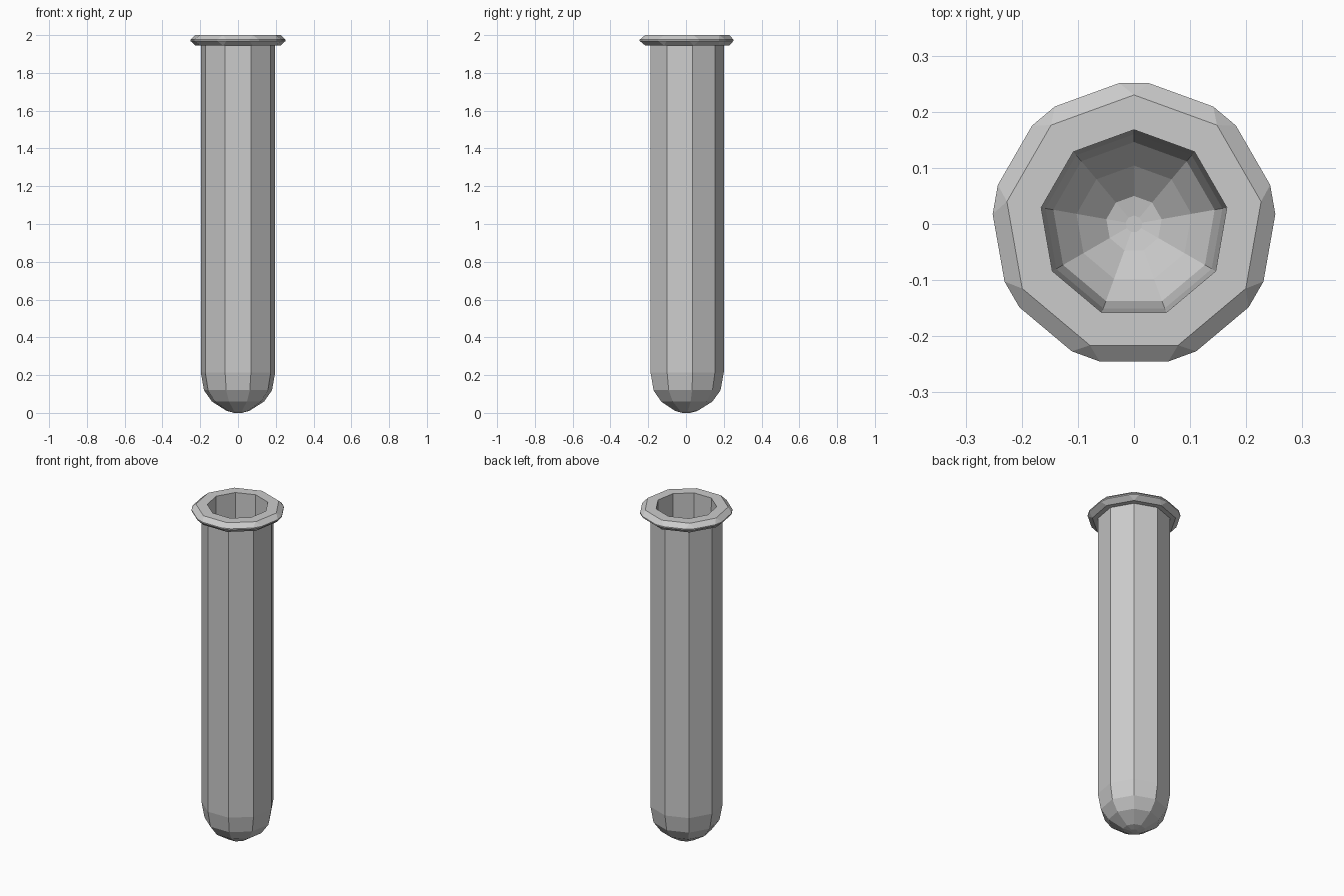
import bpy, bmesh
from math import cos, sin, radians

if "Cube" in bpy.data.objects:
    bpy.data.objects.remove(bpy.data.objects["Cube"])

SIDES = 9
STEP = 360 / SIDES
bm = bmesh.new()


def ring(r, z):
    """Nine-sided ring with a corner pointing to +y."""
    return [bm.verts.new((r * cos(radians(90 + STEP * i)),
                          r * sin(radians(90 + STEP * i)), z)) for i in range(SIDES)]


def split_ring(r, z, half=6):
    """Ring whose corners are each cut into two vertices."""
    return [bm.verts.new((r * cos(radians(90 + STEP * i + d)),
                          r * sin(radians(90 + STEP * i + d)), z))
            for i in range(SIDES) for d in (-half, half)]


def bridge(a, b):
    n = len(a)
    for i in range(n):
        j = (i + 1) % n
        bm.faces.new((a[i], a[j], b[j], b[i]))


def bridge_split(a, s):
    """Join a plain ring to a cut-corner ring."""
    for i in range(SIDES):
        j = (i + 1) % SIDES
        bm.faces.new((a[i], s[2 * i], s[2 * i + 1]))
        bm.faces.new((a[i], s[2 * i + 1], s[2 * j], a[j]))


# inside of the tube, from the rounded bottom up to the mouth
inner = [ring(r, z) for r, z in ((0.015, 0.04), (0.05, 0.046), (0.104, 0.092),
                                 (0.146, 0.142), (0.16, 0.228), (0.168, 2.0))]
# outside of the tube, from under the lip down to the base
outer = [ring(r, z) for r, z in ((0.2, 1.945), (0.2, 0.215), (0.183, 0.12),
                                 (0.14, 0.06), (0.06, 0.01), (0.02, 0.0))]
for rings in (inner, outer):
    for a, b in zip(rings, rings[1:]):
        bridge(a, b)
bm.faces.new(inner[0])
bm.faces.new(outer[-1])

# chamfered lip around the mouth
lip_top, lip_low = ring(0.23, 2.0), ring(0.23, 1.945)
mid_top, mid_low = split_ring(0.2525, 1.976), split_ring(0.2525, 1.969)
bridge(inner[-1], lip_top)
bridge_split(lip_top, mid_top)
bridge(mid_top, mid_low)
bridge_split(lip_low, mid_low)
bridge(lip_low, outer[0])

bmesh.ops.recalc_face_normals(bm, faces=bm.faces)
mesh = bpy.data.meshes.new("test_tube")
bm.to_mesh(mesh)
bm.free()
bpy.context.collection.objects.link(bpy.data.objects.new("test_tube", mesh))
